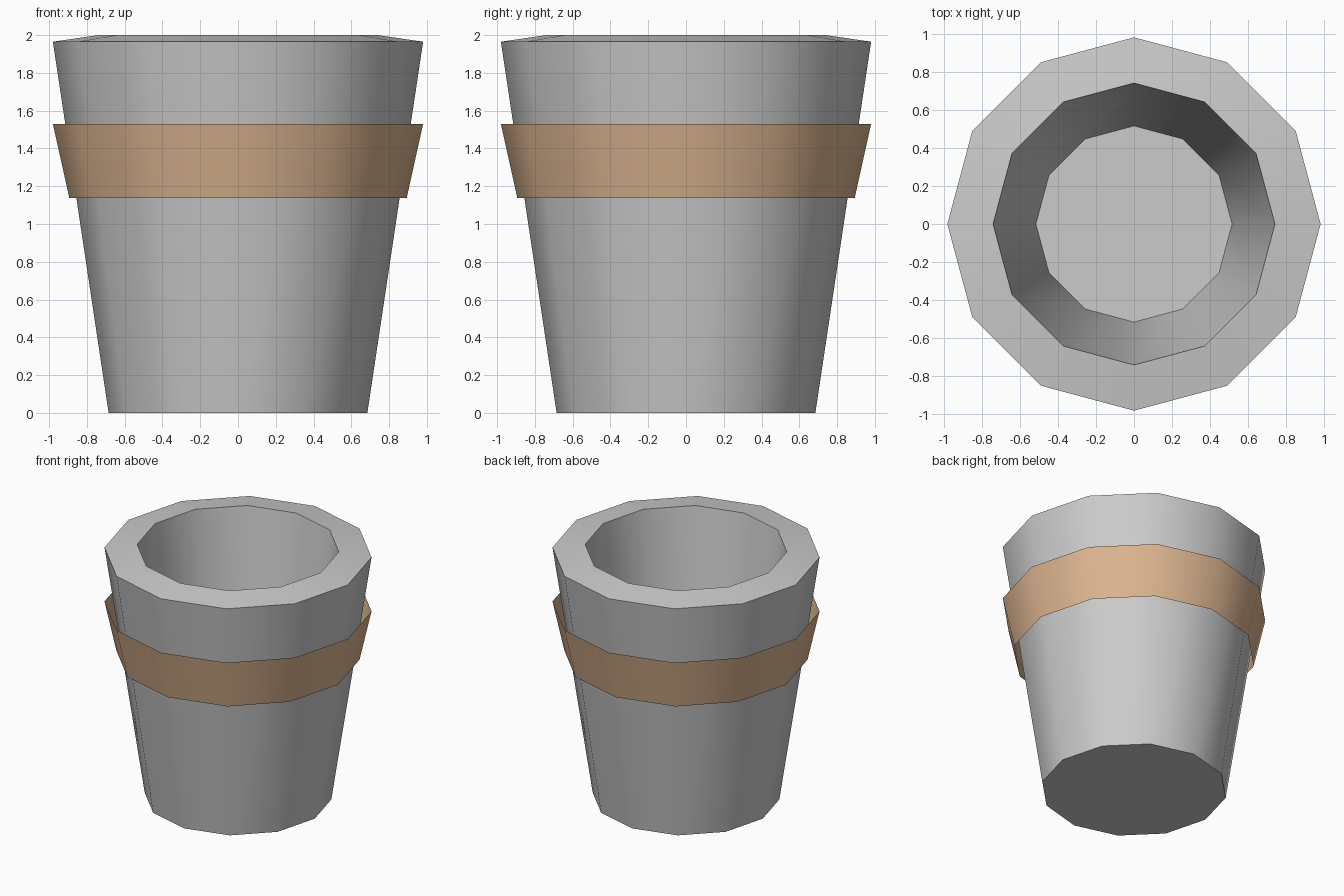
import bpy, bmesh, math

if "Cube" in bpy.data.objects:
    bpy.data.objects.remove(bpy.data.objects["Cube"])

SIDES = 12


def lathe(name, profile, cap_start=False, cap_end=False):
    """Spin a (radius, height) profile into a 12-sided shell."""
    bm = bmesh.new()
    rings = []
    for r, z in profile:
        rings.append([bm.verts.new((r * math.cos(2 * math.pi * i / SIDES),
                                    r * math.sin(2 * math.pi * i / SIDES), z))
                      for i in range(SIDES)])
    for a, b in zip(rings, rings[1:]):
        for i in range(SIDES):
            j = (i + 1) % SIDES
            bm.faces.new((a[i], a[j], b[j], b[i]))
    if cap_start:
        bm.faces.new(rings[0][::-1])
    if cap_end:
        bm.faces.new(rings[-1])
    mesh = bpy.data.meshes.new(name)
    bm.to_mesh(mesh)
    bm.free()
    obj = bpy.data.objects.new(name, mesh)
    bpy.context.collection.objects.link(obj)
    bpy.ops.object.select_all(action='DESELECT')
    obj.select_set(True)
    bpy.context.view_layer.objects.active = obj
    bpy.ops.object.shade_smooth_by_angle(angle=math.radians(40))
    return obj


# Thick-walled tapered cup: base, outer rim, inner rim, inner floor
lathe("cup_body", [(0.685, 0), (0.98, 1.965), (0.74, 2.0), (0.515, 0.17)],
      cap_start=True, cap_end=True)

# Open flared sleeve standing slightly off the cup wall
sleeve = lathe("sleeve_band", [(0.893, 1.137), (0.98, 1.53)])
mat = bpy.data.materials.new("tan_band")
mat.diffuse_color = (0.72, 0.46, 0.28, 1)
mat.use_nodes = True
mat.node_tree.nodes["Principled BSDF"].inputs["Base Color"].default_value = mat.diffuse_color
sleeve.data.materials.append(mat)
